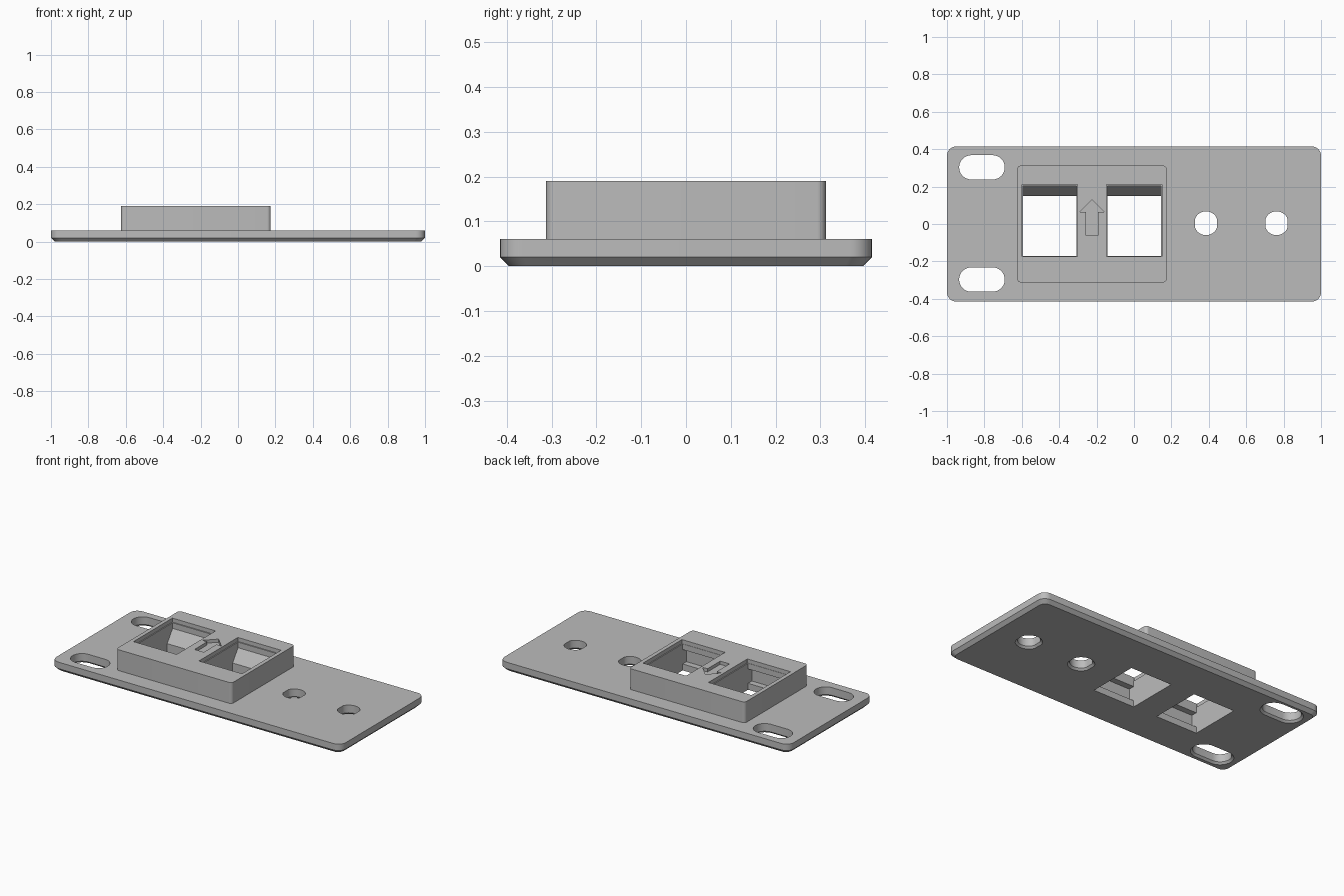
import bpy, bmesh, math

cube = bpy.data.objects.get("Cube")
if cube:
    bpy.data.objects.remove(cube, do_unlink=True)

grey = bpy.data.materials.new("plain grey")
grey.use_nodes = True
colour = (0.5, 0.5, 0.5, 1)
grey.diffuse_color = colour
grey.node_tree.nodes["Principled BSDF"].inputs["Base Color"].default_value = colour


def loft(name, rings):
    """Closed solid through a stack of matching rings."""
    bm = bmesh.new()
    loops = [[bm.verts.new(p) for p in ring] for ring in rings]
    n = len(loops[0])
    bm.faces.new(loops[0])
    bm.faces.new(loops[-1])
    for a, b in zip(loops, loops[1:]):
        for i in range(n):
            j = (i + 1) % n
            bm.faces.new((a[i], a[j], b[j], b[i]))
    bmesh.ops.remove_doubles(bm, verts=bm.verts, dist=1e-5)
    bmesh.ops.recalc_face_normals(bm, faces=bm.faces)
    mesh = bpy.data.meshes.new(name)
    bm.to_mesh(mesh)
    bm.free()
    mesh.materials.append(grey)
    obj = bpy.data.objects.new(name, mesh)
    bpy.context.collection.objects.link(obj)
    return obj


def rounded(cx, cy, hx, hy, r, z, steps=8, flat=9):
    """Rounded rectangle ring; flat limits its half width."""
    ring = []
    for q, (sx, sy) in enumerate(((1, 1), (-1, 1), (-1, -1), (1, -1))):
        for i in range(steps + 1):
            a = math.pi / 2 * (q + i / steps)
            x = sx * (hx - r) + r * math.cos(a)
            y = sy * (hy - r) + r * math.sin(a)
            ring.append((cx + max(-flat, min(flat, x)), cy + y, z))
    return ring


def combine(target, other, operation):
    mod = target.modifiers.new(operation.lower(), "BOOLEAN")
    mod.operation = operation
    mod.solver = "EXACT"
    mod.object = other
    other.hide_render = True
    bpy.ops.object.select_all(action="DESELECT")
    bpy.context.view_layer.objects.active = target
    target.select_set(True)
    bpy.ops.object.modifier_apply(modifier=mod.name)
    bpy.data.objects.remove(other, do_unlink=True)


# Base plate with a bevelled underside, and the raised socket block
plate = loft("mounting_plate", [
    rounded(0, 0, 0.98, 0.395, 0.04, 0),
    rounded(0, 0, 1, 0.415, 0.05, 0.02),
    rounded(0, 0, 1, 0.415, 0.05, 0.06)])
block = loft("socket_block", [
    rounded(-0.225, 0, 0.4, 0.312, 0.02, z) for z in (0.03, 0.19)])
combine(plate, block, "UNION")


# Mounting slots and screw holes, eased at the underside
def cut_hole(cx, cy, hx, r, flat=9):
    rings = [rounded(cx, cy, hx + e, r + e, r + e, z, flat=flat + e)
             for z, e in ((-0.01, 0.022), (0.012, 0), (0.08, 0))]
    combine(plate, loft("hole_cutter", rings), "DIFFERENCE")


for y in (0.303, -0.297):
    cut_hole(-0.813, y, 0.122, 0.065)
for x in (0.385, 0.762):
    cut_hole(x, 0.004, 0.064, 0.064, flat=0.058)

# Jack sockets: side profile (y, z) with latch pocket and ramp
profile = [(-0.172, -0.02), (-0.172, 0.04), (-0.21, 0.04), (-0.21, 0.13),
           (-0.172, 0.13), (-0.172, 0.22), (0.203, 0.22), (0.203, 0.13),
           (0.15, 0.055), (0.15, -0.02)]
for cx in (-0.451, 0.001):
    socket = loft("socket_cutter", [[(cx + s, y, z) for y, z in profile]
                                    for s in (-0.143, 0.143)])
    combine(plate, socket, "DIFFERENCE")
    rim = loft("rim_cutter", [rounded(cx, 0.018, 0.149, 0.192, 0.001, z, 1)
                              for z in (0.165, 0.22)])
    combine(plate, rim, "DIFFERENCE")

# Recessed direction arrow between the sockets
half = [(0.032, -0.062), (0.032, 0.063), (0.066, 0.063), (0, 0.13)]
outline = half + [(-x, y) for x, y in half[-2::-1]]
arrow = loft("arrow_cutter", [[(x - 0.225, y, z) for x, y in outline]
                              for z in (0.17, 0.22)])
combine(plate, arrow, "DIFFERENCE")

bpy.ops.object.select_all(action="DESELECT")
plate.select_set(True)
bpy.context.view_layer.objects.active = plate
bpy.ops.object.shade_smooth_by_angle(angle=math.radians(30))
